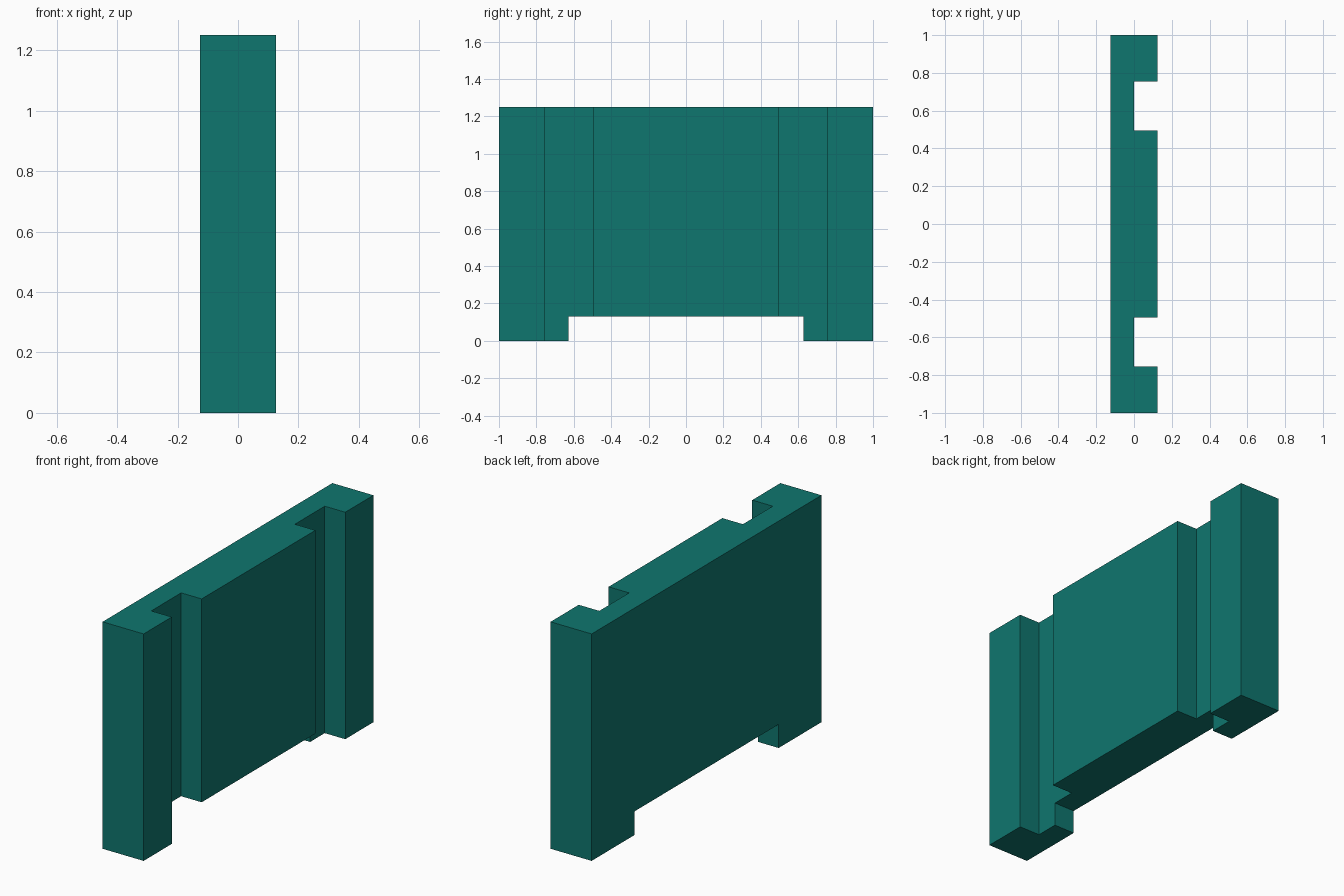
import bpy
import bmesh

if "Cube" in bpy.data.objects:
    bpy.data.objects.remove(bpy.data.objects["Cube"])

HALF_X, HALF_Y, HEIGHT = 0.125, 1.0, 1.25
SLOT_IN, SLOT_OUT = 0.495, 0.755    # vertical grooves along y
NOTCH_Y, NOTCH_Z = 0.628, 0.13      # gap between the feet

teal = bpy.data.materials.new("teal")
teal.diffuse_color = (0.0048, 0.181, 0.156, 1.0)
teal.use_nodes = True
teal.node_tree.nodes["Principled BSDF"].inputs["Base Color"].default_value = teal.diffuse_color


def prism(name, outline, z0, z1):
    """Extrude an xy outline from z0 up to z1."""
    bm = bmesh.new()
    face = bm.faces.new([bm.verts.new((x, y, z0)) for x, y in outline])
    top = bmesh.ops.extrude_face_region(bm, geom=[face])["geom"]
    bmesh.ops.translate(bm, vec=(0, 0, z1 - z0),
                        verts=[v for v in top if isinstance(v, bmesh.types.BMVert)])
    bmesh.ops.recalc_face_normals(bm, faces=bm.faces)
    mesh = bpy.data.meshes.new(name)
    bm.to_mesh(mesh)
    bm.free()
    mesh.materials.append(teal)
    obj = bpy.data.objects.new(name, mesh)
    bpy.context.collection.objects.link(obj)
    return obj


# Grooved panel: half of the plan outline, mirrored in y
half = [(HALF_X, SLOT_IN), (0, SLOT_IN), (0, SLOT_OUT),
        (HALF_X, SLOT_OUT), (HALF_X, HALF_Y), (-HALF_X, HALF_Y)]
outline = half + [(x, -y) for x, y in reversed(half)]
panel = prism("grooved_panel", outline, 0, HEIGHT)

# Wide notch underneath, leaving a foot at each end
n = NOTCH_Y
cutter = prism("foot_gap_cutter", [(-0.3, -n), (0.3, -n), (0.3, n), (-0.3, n)], -0.2, NOTCH_Z)
cutter.hide_render = True
cut = panel.modifiers.new("foot_gap", "BOOLEAN")
cut.operation = "DIFFERENCE"
cut.solver = "EXACT"
cut.object = cutter

# Apply the cut and drop the cutter
bpy.context.view_layer.objects.active = panel
panel.select_set(True)
bpy.ops.object.modifier_apply(modifier=cut.name)
bpy.data.objects.remove(cutter)
